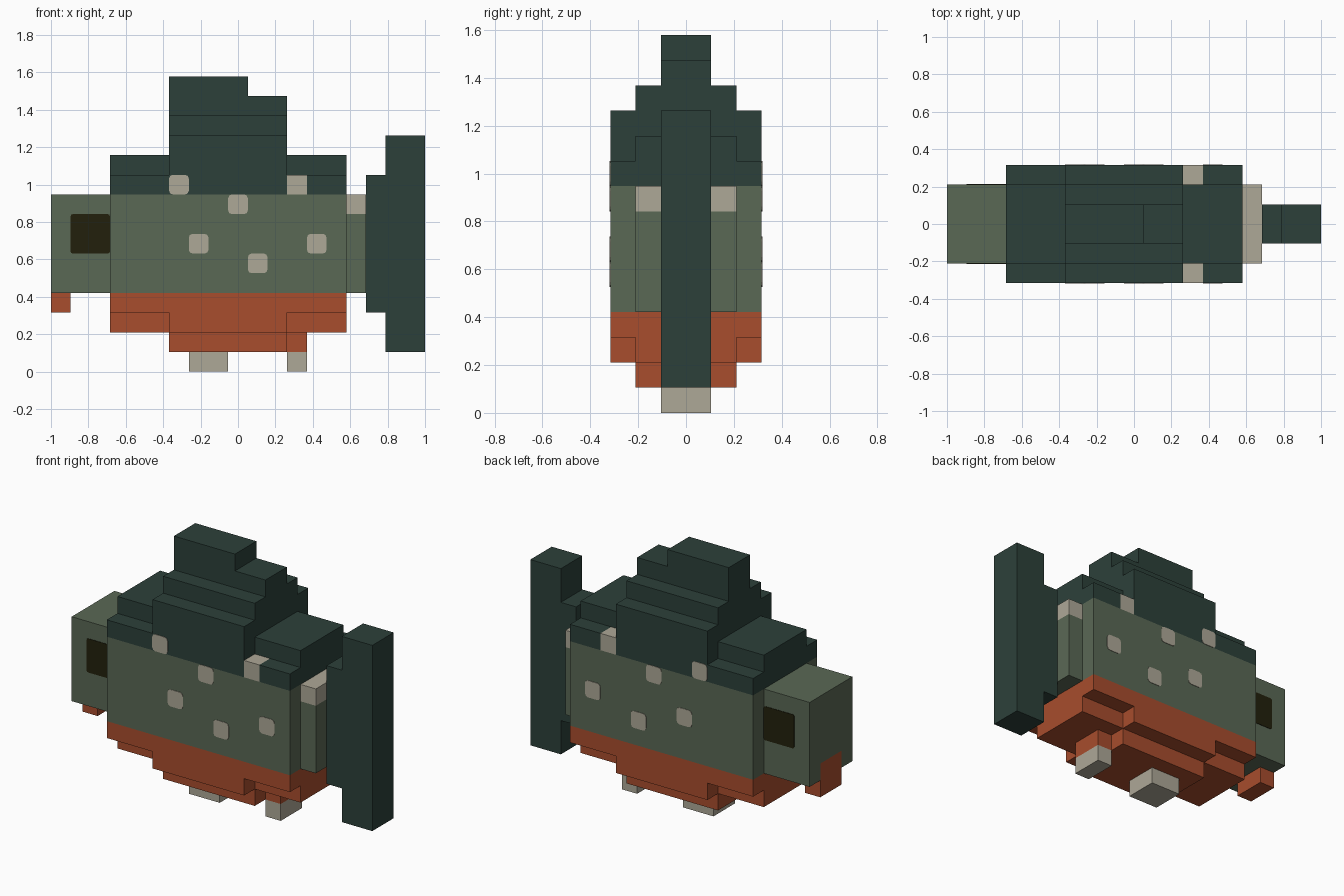
import bpy, bmesh

if "Cube" in bpy.data.objects:
    bpy.data.objects.remove(bpy.data.objects["Cube"])

U = 2 / 19  # one block


def lin(c):
    c /= 255
    return c / 12.92 if c <= 0.04045 else ((c + 0.055) / 1.055) ** 2.4


def material(name, r, g, b):
    m = bpy.data.materials.new(name)
    m.diffuse_color = (lin(r), lin(g), lin(b), 1)
    m.use_nodes = True
    m.node_tree.nodes["Principled BSDF"].inputs["Base Color"].default_value = m.diffuse_color
    return m


GREEN = material("moss green", 90, 104, 85)
TEAL = material("dark teal", 44, 64, 58)
RUST = material("rust orange", 168, 77, 45)
BEIGE = material("pale beige", 174, 168, 151)
BLACK = material("eye black", 34, 32, 12)


def finish(name, bm, mat):
    mesh = bpy.data.meshes.new(name)
    bm.to_mesh(mesh)
    bm.free()
    mesh.materials.append(mat)
    bpy.context.collection.objects.link(bpy.data.objects.new(name, mesh))


# Each part: colour, then boxes in block units (x0, x1, half depth, z0, z1)
PARTS = {
    "body": (GREEN, [(3, 15, 3, 4, 9)]),
    "head": (GREEN, [(0, 3, 2, 4, 9)]),
    "chin": (RUST, [(0, 1, 1, 3, 5)]),
    "belly": (RUST, [(3, 15, 3, 3, 4), (6, 12, 3, 2, 3), (3, 15, 2, 2, 3),
                     (6, 12, 2, 1, 2), (12, 13, 1, 1, 2)]),
    "front_belly_fin": (BEIGE, [(7, 9, 1, 0, 1)]),
    "rear_belly_fin": (BEIGE, [(12, 13, 1, 0, 1)]),
    "back": (TEAL, [(3, 15, 3, 9, 10), (3, 15, 2, 10, 11), (6, 12, 3, 10, 12),
                    (6, 12, 2, 12, 13)]),
    "dorsal_fin": (TEAL, [(6, 12, 1, 13, 14), (6, 10, 1, 14, 15)]),
    "tail_base": (GREEN, [(15, 16, 2, 4, 8)]),
    "tail_band": (BEIGE, [(15, 16, 2, 8, 9)]),
    "tail_fin": (TEAL, [(16, 17, 1, 3, 10), (17, 19, 1, 1, 12)]),
}

# Fill the block grid; later parts replace earlier blocks
grid = {}
for name, (mat, boxes) in PARTS.items():
    for x0, x1, d, z0, z1 in boxes:
        for i in range(x0, x1):
            for j in range(-d, d):
                for k in range(z0, z1):
                    grid[i, j, k] = name

# Pale blocks on the shoulder that show on the side and top
PARTS["shoulder_spots"] = (BEIGE, [])
for j in (-3, 2):
    grid[12, j, 9] = "shoulder_spots"


def build_part(name, mat):
    """Outer block faces of one part, merged into large flat faces."""
    bm = bmesh.new()
    for cell in [c for c, n in grid.items() if n == name]:
        for axis in range(3):
            for side in (0, 1):
                near = list(cell)
                near[axis] += 2 * side - 1
                if tuple(near) in grid:
                    continue
                a, b = (axis + 1) % 3, (axis + 2) % 3
                verts = []
                for da, db in ((0, 0), (1, 0), (1, 1), (0, 1)):
                    p = list(cell)
                    p[axis] += side
                    p[a] += da
                    p[b] += db
                    verts.append(bm.verts.new(((p[0] - 9.5) * U, p[1] * U, p[2] * U)))
                bm.faces.new(verts if side else verts[::-1])
    bmesh.ops.remove_doubles(bm, verts=bm.verts, dist=0.001)
    bmesh.ops.dissolve_limit(bm, angle_limit=0.01, verts=bm.verts, edges=bm.edges)
    finish(name, bm, mat)


for part, (colour, _) in PARTS.items():
    build_part(part, colour)


def plates(name, mat, rects, depth, round_off):
    """Thin painted plates with softened corners on both sides of the fish."""
    bm = bmesh.new()
    t = 0.006
    for x0, x1, z0, z1 in rects:
        for s in (-1, 1):
            new = bmesh.ops.create_cube(bm, size=1)["verts"]
            for v in new:
                v.co.x = ((x0 + x1) / 2 - 9.5 + v.co.x * (x1 - x0)) * U
                v.co.y = s * depth * U + v.co.y * t
                v.co.z = ((z0 + z1) / 2 + v.co.z * (z1 - z0)) * U
    corners = [e for e in bm.edges
               if abs(e.verts[0].co.y - e.verts[1].co.y) > t / 2]
    bmesh.ops.bevel(bm, geom=corners, offset=round_off, segments=2,
                    profile=0.5, affect='EDGES')
    finish(name, bm, mat)


# Side spots (lower left block of each) and eyes
SPOTS = [(6, 9), (9, 8), (7, 6), (13, 6), (10, 5)]
plates("side_spots", BEIGE, [(x, x + 1, z, z + 1) for x, z in SPOTS], 3, 0.02)
plates("eyes", BLACK, [(1, 2.99, 6, 8)], 2, 0.01)
